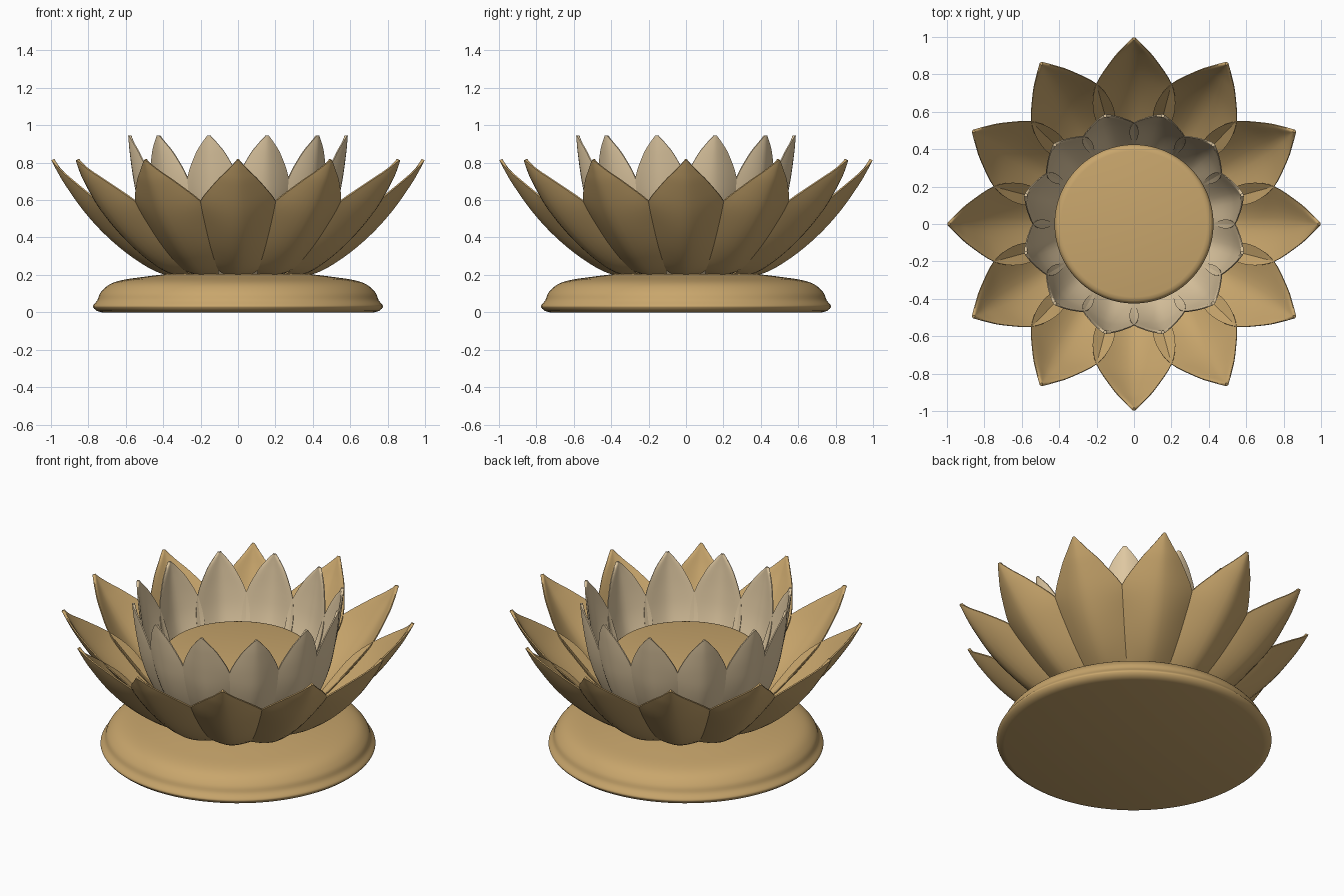
import bpy, bmesh, math
from mathutils import Vector, Matrix

if "Cube" in bpy.data.objects:
    bpy.data.objects.remove(bpy.data.objects["Cube"])


def material(name, color):
    m = bpy.data.materials.new(name)
    m.diffuse_color = color
    m.use_nodes = True
    m.node_tree.nodes["Principled BSDF"].inputs["Base Color"].default_value = m.diffuse_color
    return m


GOLD = material("gold", (0.58, 0.38, 0.15, 1))
CREAM = material("cream", (0.74, 0.58, 0.36, 1))


def spline(rows, steps):
    """Catmull-Rom through the control rows."""
    pts = [Vector(r) for r in rows]
    pts = [2 * pts[0] - pts[1]] + pts + [2 * pts[-1] - pts[-2]]
    out = []
    for i in range(1, len(pts) - 2):
        a, b, c, d = pts[i - 1:i + 3]
        for k in range(steps):
            t = k / steps
            out.append(0.5 * (2 * b + (c - a) * t + (2 * a - 5 * b + 4 * c - d) * t * t
                              + (3 * b - a - 3 * c + d) * t ** 3))
    return out + [pts[-2]]


def finish(name, bm, mat, angle):
    bmesh.ops.recalc_face_normals(bm, faces=bm.faces)
    me = bpy.data.meshes.new(name)
    bm.to_mesh(me)
    bm.free()
    me.materials.append(mat)
    ob = bpy.data.objects.new(name, me)
    bpy.context.collection.objects.link(ob)
    bpy.ops.object.select_all(action='DESELECT')
    ob.select_set(True)
    bpy.context.view_layer.objects.active = ob
    bpy.ops.object.shade_smooth_by_angle(angle=math.radians(angle))
    return ob


def lathe(name, profile, mat, sides=96):
    bm = bmesh.new()
    vs = [bm.verts.new((r, 0, z)) for r, z in profile]
    es = [bm.edges.new(p) for p in zip(vs, vs[1:])]
    bmesh.ops.spin(bm, geom=vs + es, cent=(0, 0, 0), axis=(0, 0, 1),
                   angle=math.tau, steps=sides, use_duplicate=False)
    bmesh.ops.remove_doubles(bm, verts=bm.verts, dist=1e-5)
    return finish(name, bm, mat, 40)


def petal_ring(name, rows, count, offset, thick, mat, n=6):
    """Rows are (radius, height, half width, cup depth) from root to tip."""
    line = spline(rows, 4)
    for p in range(count):
        bm = bmesh.new()
        turn = Matrix.Rotation(offset + math.tau * p / count, 3, 'Z')
        layers = []
        for side in (0, 1):
            grid = []
            for i, (r, z, w, cup) in enumerate(line):
                a, b = line[max(i - 1, 0)], line[min(i + 1, len(line) - 1)]
                d = Vector((b[0] - a[0], b[1] - a[1])).normalized()
                row = []
                for j in range(-n, n + 1):
                    u = j / n
                    # inner face meets the outer face near the rim
                    lift = cup * abs(u) ** 1.6 + side * thick * (1 - 0.6 * u ** 4)
                    row.append(bm.verts.new(turn @ Vector(
                        (r - d.y * lift, w * u, z + d.x * lift))))
                grid.append(row)
            for g, h in zip(grid, grid[1:]):
                for j in range(2 * n):
                    bm.faces.new((g[j], g[j + 1], h[j + 1], h[j]))
            layers.append(grid)
        # close the rim
        rims = [[g[0] for g in L] + L[-1][1:] + [g[-1] for g in L[-2::-1]] + L[0][-2:0:-1]
                for L in layers]
        for k in range(len(rims[0])):
            bm.faces.new((rims[0][k - 1], rims[0][k], rims[1][k], rims[1][k - 1]))
        finish(f"{name}_{p + 1}", bm, mat, 45)


# round foot
foot = spline([(0.77, 0.02), (0.775, 0.035), (0.752, 0.065), (0.735, 0.105),
               (0.69, 0.147), (0.62, 0.172), (0.5, 0.19), (0.38, 0.205)], 4)
lathe("foot", [(0, 0), (0.73, 0), (0.755, 0.007)] + [tuple(p) for p in foot] + [(0, 0.21)], GOLD)

# flower centre
lathe("flower_centre", [(0, 0.19), (0.3, 0.19), (0.36, 0.3), (0.4, 0.42), (0.42, 0.52),
                        (0.425, 0.57), (0.42, 0.588), (0.408, 0.598), (0.39, 0.602), (0, 0.602)], GOLD)

# outer petals
petal_ring("outer_petal", [(0.30, 0.19, 0.05, 0.0), (0.42, 0.21, 0.12, 0.03),
                           (0.56, 0.29, 0.185, 0.08), (0.70, 0.405, 0.22, 0.11),
                           (0.82, 0.535, 0.202, 0.09), (0.92, 0.675, 0.115, 0.045),
                           (0.965, 0.75, 0.055, 0.018), (0.998, 0.812, 0.006, 0.0)],
           12, 0, 0.018, GOLD)

# inner petals
petal_ring("inner_petal", [(0.32, 0.2, 0.05, 0.0), (0.42, 0.31, 0.1, 0.03),
                           (0.50, 0.45, 0.14, 0.055), (0.55, 0.59, 0.153, 0.06),
                           (0.577, 0.72, 0.137, 0.05), (0.595, 0.84, 0.085, 0.028),
                           (0.602, 0.9, 0.045, 0.012), (0.606, 0.945, 0.008, 0.0)],
           12, math.radians(15), 0.016, CREAM)
